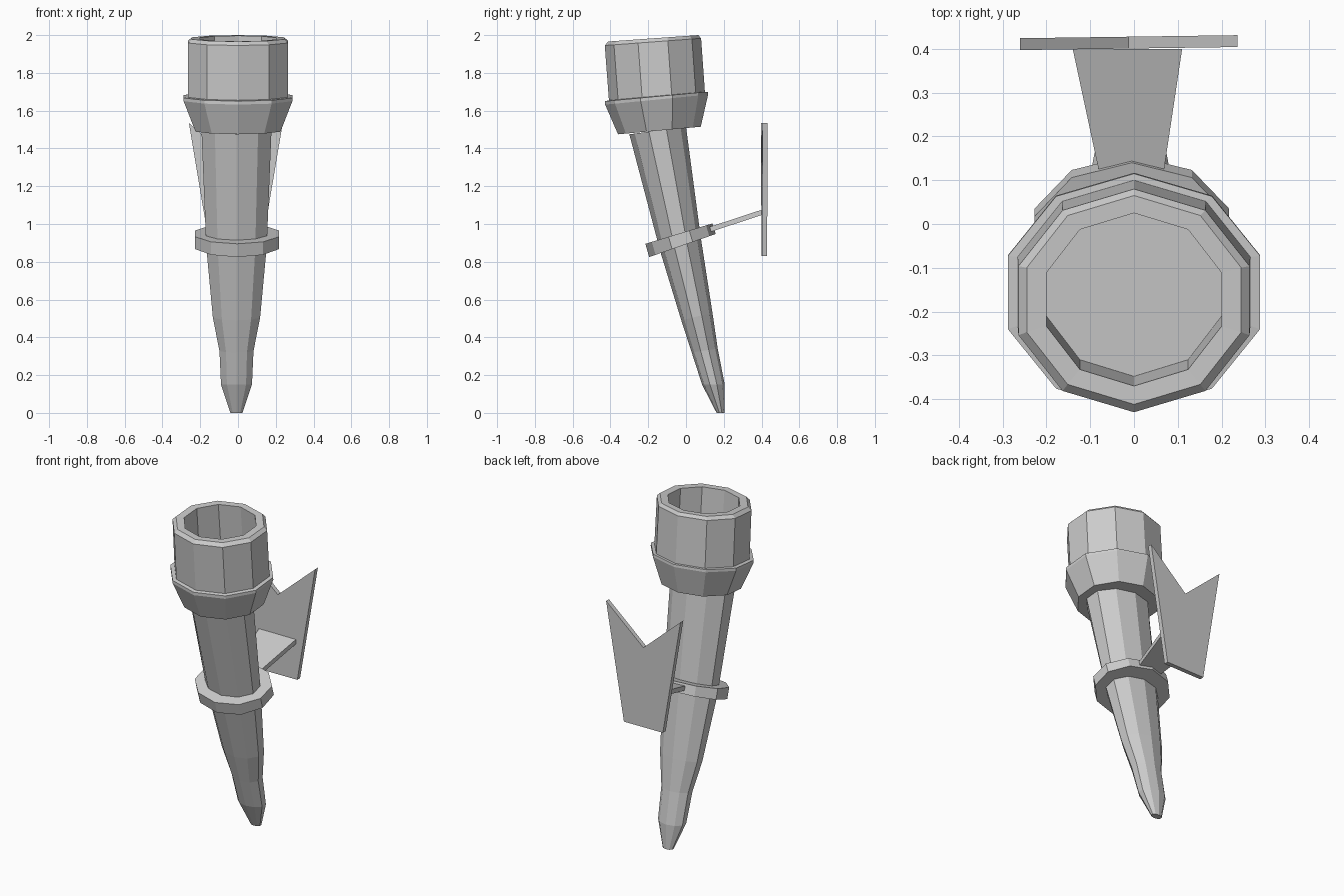
import bpy, bmesh, math
from mathutils import Vector

if "Cube" in bpy.data.objects:
    bpy.data.objects.remove(bpy.data.objects["Cube"])

SIDES = 10


def finish(name, bm):
    bmesh.ops.recalc_face_normals(bm, faces=bm.faces)
    me = bpy.data.meshes.new(name)
    bm.to_mesh(me)
    bm.free()
    ob = bpy.data.objects.new(name, me)
    bpy.context.collection.objects.link(ob)
    return ob


def loft(name, sections, cx=0.0):
    """Closed ten-sided loft; section = (front y, front z, back y, back z, half width)."""
    bm = bmesh.new()
    rings = []
    for yf, zf, yb, zb, hw in sections:
        mid = Vector((cx, (yf + yb) / 2, (zf + zb) / 2))
        half = Vector((0, (yb - yf) / 2, (zb - zf) / 2))
        rx = hw / math.cos(math.radians(18))
        ring = []
        for i in range(SIDES):
            a = math.radians(90 + 36 * i)
            ring.append(bm.verts.new(mid + half * math.sin(a) + Vector((rx * math.cos(a), 0, 0))))
        rings.append(ring)
    for lo, hi in zip(rings, rings[1:]):
        for i in range(SIDES):
            j = (i + 1) % SIDES
            bm.faces.new((lo[i], lo[j], hi[j], hi[i]))
    bm.faces.new(rings[0])
    bm.faces.new(rings[-1])
    return finish(name, bm)


def slab(name, outline, offset):
    """Extrude a flat outline by an offset vector."""
    bm = bmesh.new()
    face = bm.faces.new([bm.verts.new(p) for p in outline])
    new = bmesh.ops.extrude_face_region(bm, geom=[face])["geom"]
    bmesh.ops.translate(bm, vec=offset, verts=[g for g in new if isinstance(g, bmesh.types.BMVert)])
    if face.is_valid and len(face.link_loops if hasattr(face, "link_loops") else face.loops) and \
            all(len(e.link_faces) < 2 for e in face.edges):
        bm.faces.remove(face)
    return finish(name, bm)


# Leaning tapered handle
loft("handle", [
    (0.162, 0.0, 0.205, 0.0, 0.032),
    (0.085, 0.15, 0.205, 0.15, 0.082),
    (0.03, 0.32, 0.168, 0.34, 0.09),
    (-0.025, 0.49, 0.14, 0.53, 0.125),
    (-0.135, 0.85, 0.078, 0.93, 0.16),
    (-0.30, 1.475, 0.0, 1.515, 0.185)], cx=-0.008)

# Hollow cup with flared collar, bevelled rim and inner floor
loft("cup", [
    (-0.36, 1.475, 0.078, 1.515, 0.225),
    (-0.428, 1.632, 0.117, 1.685, 0.288),
    (-0.428, 1.65, 0.115, 1.70, 0.288),
    (-0.408, 1.655, 0.10, 1.70, 0.266),
    (-0.43, 1.945, 0.08, 1.983, 0.264),
    (-0.412, 1.966, 0.065, 2.0, 0.245),
    (-0.37, 1.967, 0.025, 1.997, 0.20),
    (-0.348, 1.69, 0.05, 1.725, 0.20)])

# Holding ring around the handle
loft("holding_ring", [
    (-0.195, 0.825, 0.157, 0.947, 0.222),
    (-0.215, 0.895, 0.14, 1.003, 0.222)], cx=-0.005)

# Bracket arm from ring to wall plate
slab("bracket_arm", [(-0.08, 0.12, 0.955), (0.068, 0.12, 0.955),
                     (0.11, 0.40, 1.047), (-0.14, 0.40, 1.047)], Vector((0, 0, 0.028)))

# Notched wall plate, turned very slightly about z
plate = [(-0.26, 1.535), (-0.012, 1.315), (0.237, 1.535), (0.118, 0.83), (-0.142, 0.83)]
slab("wall_plate", [(x, 0.401 + 0.014 * x, z) for x, z in plate], Vector((0, 0.027, 0)))
